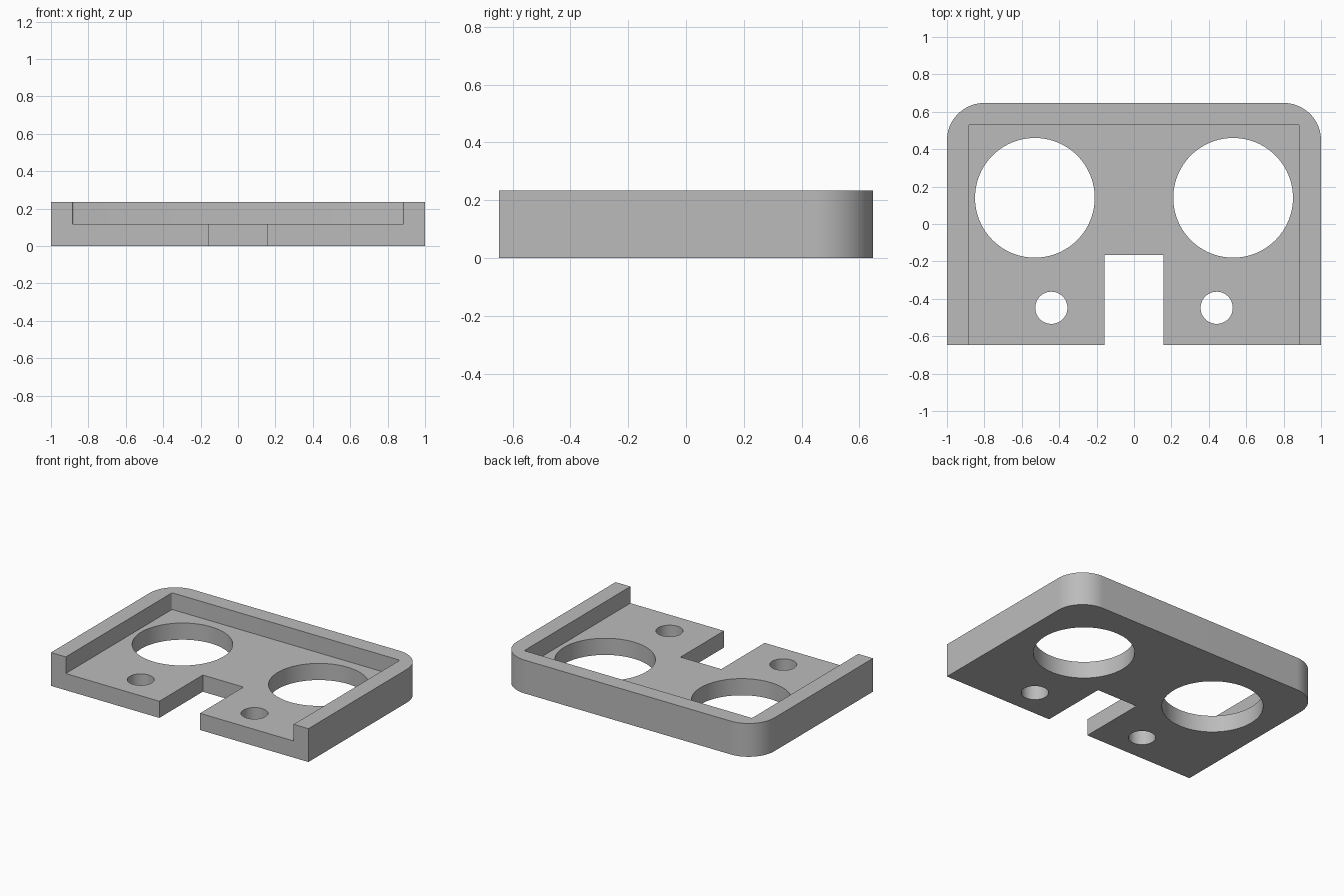
import bpy, bmesh
from math import pi, cos, sin

if "Cube" in bpy.data.objects:
    bpy.data.objects.remove(bpy.data.objects["Cube"], do_unlink=True)

W, D = 1.0, 0.647        # half width, half depth
H, FLOOR = 0.234, 0.117  # rim height, floor height
WALL = 0.115

grey = bpy.data.materials.new("plain grey")
grey.use_nodes = True
colour = (0.5, 0.5, 0.5, 1)
grey.diffuse_color = colour
grey.node_tree.nodes["Principled BSDF"].inputs["Base Color"].default_value = colour


def arc(cx, cy, r, start, end, n):
    return [(cx + r * cos(start + (end - start) * i / n),
             cy + r * sin(start + (end - start) * i / n)) for i in range(n + 1)]


def prism(name, outline, z0, z1):
    """Closed solid from an anticlockwise outline."""
    bm = bmesh.new()
    face = bm.faces.new([bm.verts.new((x, y, z0)) for x, y in outline])
    top = bmesh.ops.extrude_face_region(bm, geom=[face])["geom"]
    verts = [v for v in top if isinstance(v, bmesh.types.BMVert)]
    bmesh.ops.translate(bm, verts=verts, vec=(0, 0, z1 - z0))
    bmesh.ops.recalc_face_normals(bm, faces=bm.faces)
    mesh = bpy.data.meshes.new(name)
    bm.to_mesh(mesh)
    bm.free()
    mesh.materials.append(grey)
    obj = bpy.data.objects.new(name, mesh)
    bpy.context.collection.objects.link(obj)
    return obj


def tray_outline(w, front, back, r, n):
    """Square front corners, rounded back corners."""
    return ([(-w, front), (w, front)] + arc(w - r, back - r, r, 0, pi / 2, n)
            + arc(r - w, back - r, r, pi / 2, pi, n))


# Solid body
body = prism("tray_body", tray_outline(W, -D, D, 0.2, 24), 0, H)

# Recess open at the front, and the front notch
cutters = [
    prism("recess_cutter", tray_outline(W - WALL, -1, D - WALL, 0.01, 4), FLOOR, 1),
    prism("notch_cutter", [(-0.158, -1), (0.158, -1), (0.158, -0.165), (-0.158, -0.165)], -1, 1),
]

# Large openings and small screw holes on both sides
for side, s in (("left", 1), ("right", -1)):
    for name, x, y, r, n in (("opening", 0.53, 0.14, 0.32, 96),
                             ("screw_hole", 0.442, -0.448, 0.086, 48)):
        ring = arc(s * x, y, r, 0, 2 * pi, n)[:-1]
        cutters.append(prism(f"{side}_{name}_cutter", ring, -1, 1))

for cutter in cutters:
    cutter.hide_render = True
    cutter.hide_viewport = True
    mod = body.modifiers.new(cutter.name, "BOOLEAN")
    mod.operation = "DIFFERENCE"
    mod.solver = "EXACT"
    mod.object = cutter

# Bake the cuts, then remove the cutters
graph = bpy.context.evaluated_depsgraph_get()
baked = bpy.data.meshes.new_from_object(body.evaluated_get(graph))
body.modifiers.clear()
body.data = baked
baked.name = "tray_body"
for cutter in cutters:
    bpy.data.objects.remove(cutter, do_unlink=True)

bpy.ops.object.select_all(action="DESELECT")
bpy.context.view_layer.objects.active = body
body.select_set(True)
bpy.ops.object.shade_smooth_by_angle(angle=pi / 6)
